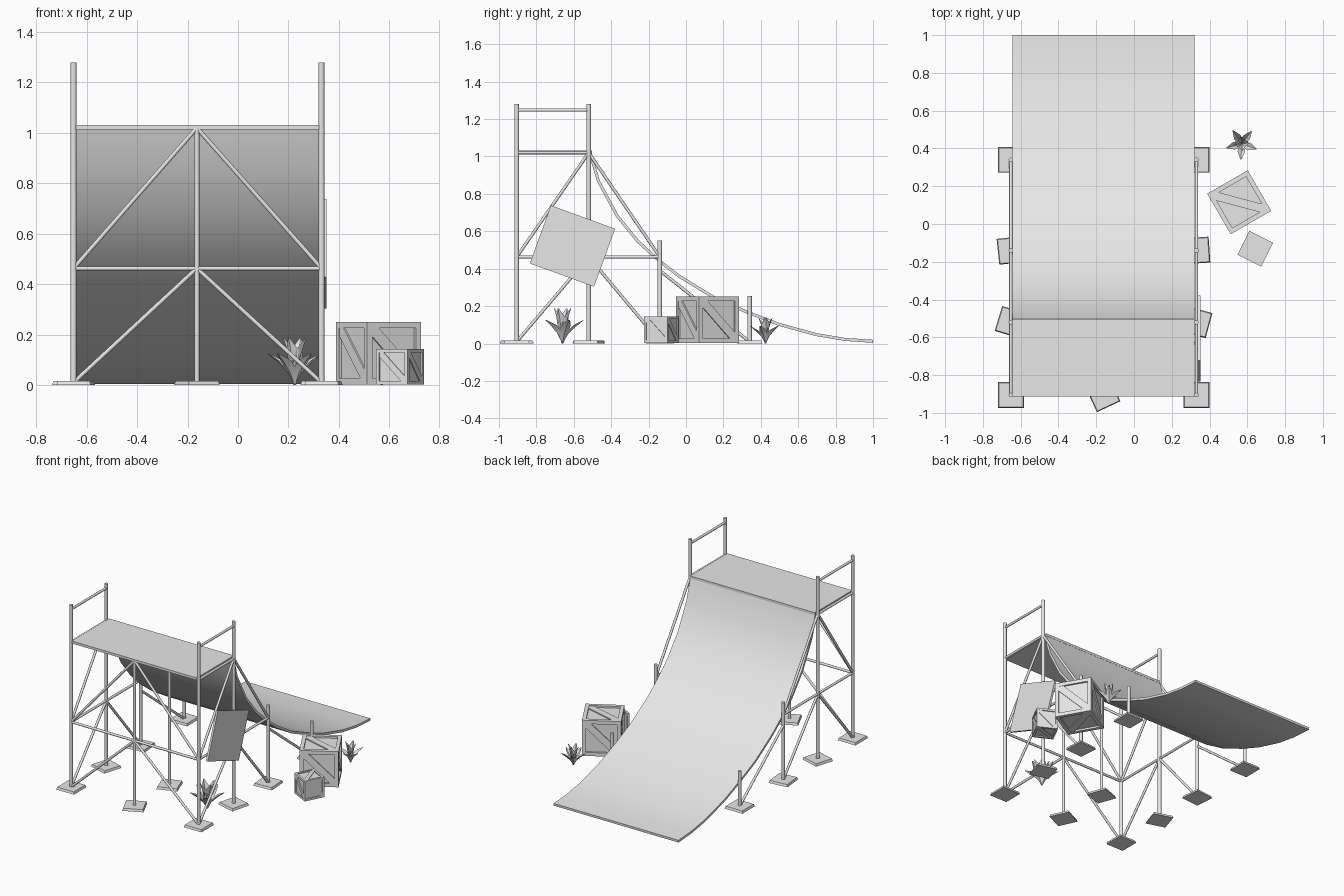
import bpy, bmesh, math
from mathutils import Vector, Matrix

cube = bpy.data.objects.get("Cube")
if cube:
    bpy.data.objects.remove(cube, do_unlink=True)

grey = bpy.data.materials.new("light_grey")
grey.use_nodes = True
grey.diffuse_color = (0.8, 0.8, 0.8, 1)
grey.node_tree.nodes["Principled BSDF"].inputs["Base Color"].default_value = (0.8, 0.8, 0.8, 1)


def finish(name, bm, smooth=False):
    """Turn a bmesh into a named object."""
    bmesh.ops.recalc_face_normals(bm, faces=bm.faces)
    mesh = bpy.data.meshes.new(name)
    bm.to_mesh(mesh)
    bm.free()
    mesh.materials.append(grey)
    ob = bpy.data.objects.new(name, mesh)
    bpy.context.collection.objects.link(ob)
    if smooth:
        bpy.ops.object.select_all(action="DESELECT")
        ob.select_set(True)
        bpy.context.view_layer.objects.active = ob
        bpy.ops.object.shade_smooth_by_angle(angle=math.radians(46))
    return ob


def add_box(bm, size, matrix):
    bmesh.ops.create_cube(bm, size=1, matrix=matrix @ Matrix.Diagonal((*size, 1)))


def add_tube(bm, a, b, r):
    a, b = Vector(a), Vector(b)
    d = b - a
    turn = d.to_track_quat("Z", "Y").to_matrix().to_4x4()
    bmesh.ops.create_cone(bm, cap_ends=True, segments=12, radius1=r, radius2=r,
                          depth=d.length, matrix=Matrix.Translation((a + b) / 2) @ turn)


LEFT, MID, RIGHT = -0.652, -0.163, 0.331
ROWS = {-0.905: 1.28, -0.52: 1.28, -0.14: 0.55, 0.34: 0.255}
FRONT, BACK, LOW, END = ROWS
DECK, RAIL = 1.02, 0.463
POST, BRACE = 0.012, 0.0085

# Deck
bm = bmesh.new()
add_box(bm, (0.963, 0.41, 0.017), Matrix.Translation((-0.161, -0.707, 1.023)))
finish("deck", bm)

# Curved ramp: a profile thickened along its normal, then swept across
path = [(-0.505, 1.02), (-0.46, 0.87), (-0.36, 0.685), (-0.25, 0.55), (-0.14, 0.45),
        (-0.03, 0.365), (0.15, 0.255), (0.33, 0.175), (0.5, 0.11), (0.7, 0.055),
        (0.85, 0.03), (1.0, 0.02)]
pts = [Vector(p) for p in path]
under = []
for i, p in enumerate(pts):
    t = (pts[min(i + 1, len(pts) - 1)] - pts[max(i - 1, 0)]).normalized()
    under.append(p + Vector((t.y, -t.x)) * 0.016)
bm = bmesh.new()
rings = [[bm.verts.new((x, q.x, q.y)) for x in (-0.642, 0.32) for q in (a, b)]
         for a, b in zip(pts, under)]
for r, s in zip(rings, rings[1:]):
    for i, j in ((0, 1), (1, 3), (3, 2), (2, 0)):
        bm.faces.new((r[i], r[j], s[j], s[i]))
for r in (rings[0], rings[-1]):
    bm.faces.new((r[0], r[1], r[3], r[2]))
finish("ramp", bm, True)

# Upright posts
bm = bmesh.new()
for y, top in ROWS.items():
    for x in (LEFT, RIGHT):
        add_tube(bm, (x, y, 0.005), (x, y, top), POST)
for y in (FRONT, BACK):
    add_tube(bm, (MID, y, 0.005), (MID, y, DECK), 0.01)
finish("posts", bm, True)

# Foot plates, each turned a little
feet = [(LEFT, FRONT, 0), (RIGHT, FRONT, 0), (LEFT, BACK, -17), (RIGHT, BACK, -15),
        (LEFT, LOW, 6), (RIGHT, LOW, 4), (LEFT, END, 0), (RIGHT, END, 0),
        (MID, FRONT, 25), (MID, BACK, 20)]
bm = bmesh.new()
for x, y, turn in feet:
    m = Matrix.Translation((x, y, 0.008)) @ Matrix.Rotation(math.radians(turn + 45), 4, "Z")
    bmesh.ops.create_cone(bm, cap_ends=True, segments=4, radius1=0.097, radius2=0.09,
                          depth=0.016, matrix=m)
finish("foot_plates", bm)

# Front bracing
bm = bmesh.new()
add_tube(bm, (LEFT, FRONT, RAIL), (RIGHT, FRONT, RAIL), BRACE)
for x in (LEFT, RIGHT):
    add_tube(bm, (x, FRONT, RAIL), (MID, FRONT, DECK), BRACE)
    add_tube(bm, (x, FRONT, 0.01), (MID, FRONT, RAIL), BRACE)
finish("front_braces", bm, True)

# Side bracing and hand rails
sides = [((FRONT, RAIL), (LOW, RAIL)), ((FRONT, DECK), (BACK, DECK)),
         ((FRONT, 1.248), (BACK, 1.248)), ((FRONT, RAIL), (BACK, DECK)),
         ((FRONT, 0.01), (BACK, RAIL)), ((BACK, DECK), (LOW, RAIL)),
         ((BACK, RAIL), (LOW, 0.01)), ((LOW, 0.39), (END, 0.01))]
bm = bmesh.new()
for x in (LEFT, RIGHT):
    for a, b in sides:
        add_tube(bm, (x, *a), (x, *b), BRACE)
finish("side_braces_and_rails", bm, True)

# Square board hung on the side
bm = bmesh.new()
add_box(bm, (0.014, 0.365, 0.33), Matrix.Translation((0.344, -0.607, 0.521))
        @ Matrix.Rotation(math.radians(-20), 4, "X"))
finish("hanging_board", bm)


def crate(name, x, y, size, turn):
    """Box with a raised frame and a slanted plank on each face."""
    bm = bmesh.new()
    base = (Matrix.Translation((x, y, size / 2 + 0.003))
            @ Matrix.Rotation(math.radians(turn), 4, "Z"))
    w, depth = size * 0.1, size * 0.05
    core = size - 2 * depth
    add_box(bm, (core, core, core), base)
    quarter = math.pi / 2
    turns = [Matrix.Rotation(i * quarter, 4, "Z") for i in range(4)]
    turns += [Matrix.Rotation(s * quarter, 4, "X") for s in (1, -1)]
    for rot in turns:
        face = base @ rot @ Matrix.Translation((0, -size / 2 + depth / 2, 0))
        for s in (-1, 1):
            off = s * (size - w) / 2
            add_box(bm, (w, depth, size), face @ Matrix.Translation((off, 0, 0)))
            add_box(bm, (size - 2 * w, depth, w), face @ Matrix.Translation((0, 0, off)))
        # plank from upper left to lower right, with ends cut to the frame
        h, k = size / 2 - w, size * 0.13
        outline = [(-h, h), (-h, h - k), (h - k, -h), (h, -h), (h, -h + k), (-h + k, h)]
        f = bm.faces.new([bm.verts.new(face @ Vector((u, depth * 0.3, v)))
                          for u, v in outline])
        out = bmesh.ops.extrude_face_region(bm, geom=[f])["geom"]
        move = face.to_3x3() @ Vector((0, -depth * 0.6, 0))
        bmesh.ops.translate(bm, vec=move, verts=[g for g in out
                                                 if isinstance(g, bmesh.types.BMVert)])
    finish(name, bm)


crate("large_crate", 0.557, 0.115, 0.248, 30)
crate("small_crate", 0.642, -0.131, 0.141, -27)


def plant(name, x, y, size, start):
    """Rosette of folded pointed leaves in two rings."""
    bm = bmesh.new()
    for count, spread, rise, shift in ((5, 0.6, 0.66, 0), (4, 0.27, 0.98, 0.5)):
        for i in range(count):
            a = start + (i + shift) * math.tau / count
            rot = Matrix.Translation((x, y, 0)) @ Matrix.Rotation(a, 4, "Z")
            rows = []
            for t, width in ((0, 0.03), (0.35, 0.13), (0.68, 0.14), (1, 0.02)):
                r, z = spread * t ** 1.3, rise * t ** 0.9
                rows.append([bm.verts.new(rot @ (Vector((r - abs(s) * width * 0.4, s * width,
                             z + abs(s) * width * 0.35)) * size)) for s in (-1, 0, 1)])
            for p, q in zip(rows, rows[1:]):
                for j in range(2):
                    bm.faces.new((p[j], p[j + 1], q[j + 1], q[j]))
    finish(name, bm, True)


plant("large_plant", 0.225, -0.66, 0.19, 0.3)
plant("small_plant", 0.57, 0.425, 0.14, 0.9)
